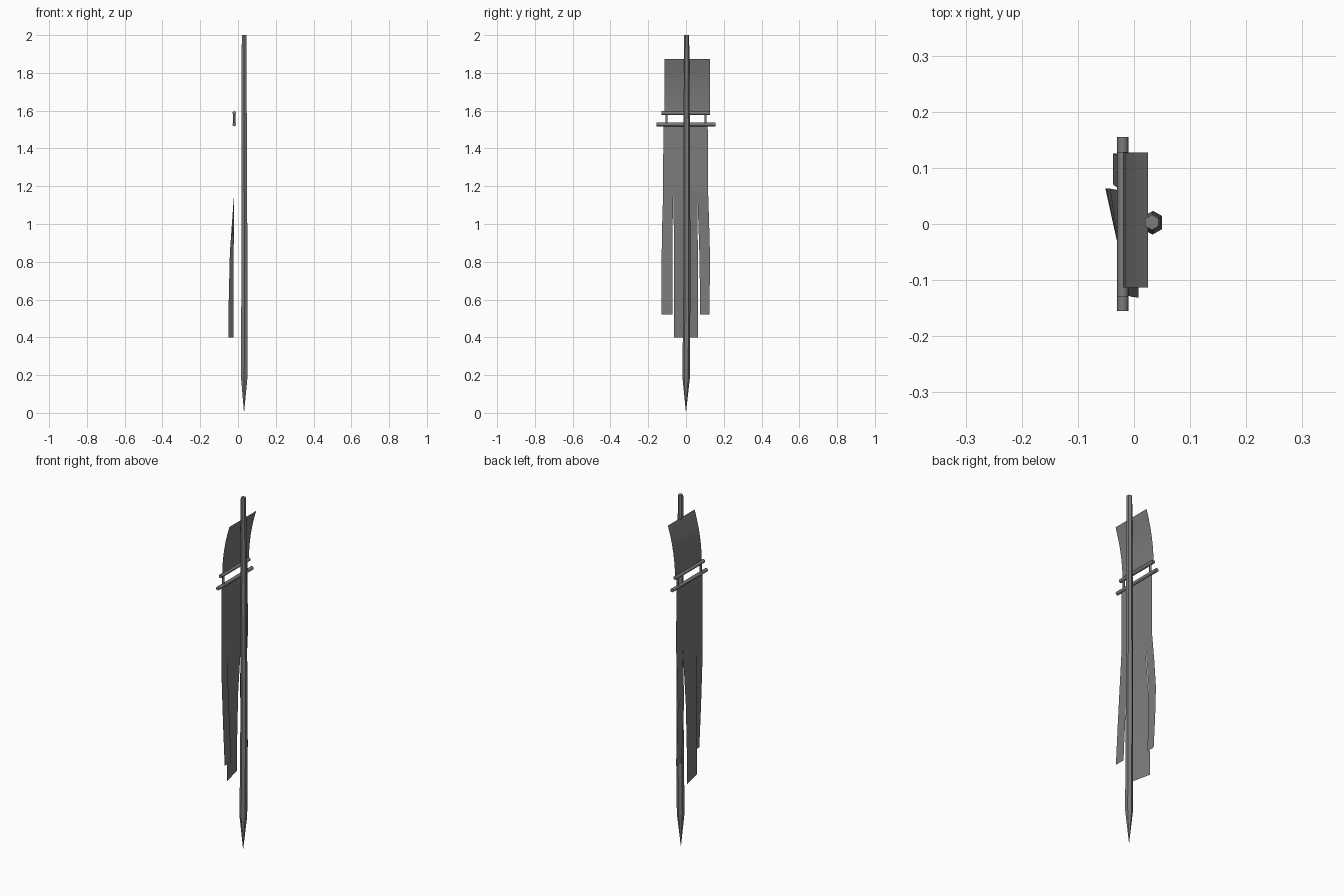
import bpy, bmesh, math
from mathutils import Vector

if "Cube" in bpy.data.objects:
    bpy.data.objects.remove(bpy.data.objects["Cube"])

dark = bpy.data.materials.new("dark_grey")
dark.diffuse_color = (0.2, 0.2, 0.2, 1)
dark.use_nodes = True
dark.node_tree.nodes["Principled BSDF"].inputs["Base Color"].default_value = dark.diffuse_color


def finish(name, bm, smooth=None):
    me = bpy.data.meshes.new(name)
    bm.to_mesh(me)
    bm.free()
    me.materials.append(dark)
    ob = bpy.data.objects.new(name, me)
    bpy.context.collection.objects.link(ob)
    if smooth:
        bpy.ops.object.select_all(action='DESELECT')
        ob.select_set(True)
        bpy.context.view_layer.objects.active = ob
        bpy.ops.object.shade_smooth_by_angle(angle=math.radians(smooth))
    return ob


def sheet(name, rows):
    """Cloth strip; each row is (z, x_left, y_left, x_right, y_right)."""
    bm = bmesh.new()
    prev = None
    for z, xa, ya, xb, yb in rows:
        cur = [bm.verts.new(Vector((xa, ya, z)).lerp(Vector((xb, yb, z)), i / 4)) for i in range(5)]
        if prev:
            for i in range(4):
                bm.faces.new((prev[i], cur[i], cur[i + 1], prev[i + 1]))
        prev = cur
    return finish(name, bm, 40)


def rod(name, a, b, r, sides=8):
    a, b = Vector(a), Vector(b)
    d = b - a
    bm = bmesh.new()
    bmesh.ops.create_cone(bm, cap_ends=True, segments=sides, radius1=r, radius2=r, depth=d.length)
    m = d.to_track_quat('Z', 'Y').to_matrix().to_4x4()
    m.translation = (a + b) / 2
    bmesh.ops.transform(bm, matrix=m, verts=bm.verts)
    return finish(name, bm, 50)


# Six-sided sharpened pole, tapering upward
bm = bmesh.new()
tip = bm.verts.new((0.032, 0, 0))
rings = []
for z, x, y, r in [(0.19, 0.033, 0.001, 0.02), (0.75, 0.034, 0.005, 0.0185),
                   (1.43, 0.0325, 0.004, 0.017), (2.0, 0.032, 0.003, 0.0138)]:
    rings.append([bm.verts.new((x + r * math.cos(math.radians(30 + 60 * i)),
                                y + r * math.sin(math.radians(30 + 60 * i)), z)) for i in range(6)])
for i in range(6):
    j = (i + 1) % 6
    bm.faces.new((tip, rings[0][j], rings[0][i]))
    for lo, hi in zip(rings, rings[1:]):
        bm.faces.new((lo[i], lo[j], hi[j], hi[i]))
bm.faces.new(rings[-1])
finish("pole", bm)

# Crossbars and their connectors
X = -0.02
rod("lower_crossbar", (X, -0.155, 1.527), (X, 0.155, 1.527), 0.01)
rod("upper_crossbar", (X, -0.13, 1.587), (X, 0.128, 1.587), 0.01)
for s in (-1, 1):
    rod("crossbar_link", (X, s * 0.103, 1.527), (X, s * 0.103, 1.587), 0.006)

# Upper cloth curling back over the pole
rows = []
for i in range(7):
    t = i / 6
    x = X + 0.045 * t ** 2
    rows.append((1.587 + 0.286 * t, x, -0.113, x, 0.127))
sheet("upper_cloth", rows)

# Lower cloth, flat above the slits
sheet("banner_cloth", [(1.17, X, -0.121, X, 0.117), (1.527, X, -0.12, X, 0.115)])

# Three hanging tails: twisted centre, left swept back, right bowed out
sheet("centre_tail", [(0.40, -0.023, -0.064, -0.051, 0.063),
                      (0.60, -0.023, -0.064, -0.049, 0.063),
                      (0.85, -0.023, -0.064, -0.043, 0.063),
                      (1.02, -0.021, -0.065, -0.031, 0.061),
                      (1.17, X, -0.068, X, 0.06)])
sheet("left_tail", [(0.52, 0.008, -0.131, 0.008, -0.072),
                    (0.75, -0.003, -0.130, -0.003, -0.072),
                    (0.97, -0.013, -0.127, -0.013, -0.071),
                    (1.17, X, -0.121, X, -0.068)])
sheet("right_tail", [(0.52, -0.024, 0.075, -0.024, 0.124),
                     (0.70, -0.032, 0.073, -0.032, 0.126),
                     (0.87, -0.037, 0.070, -0.037, 0.126),
                     (1.02, -0.030, 0.065, -0.030, 0.122),
                     (1.17, X, 0.06, X, 0.117)])
